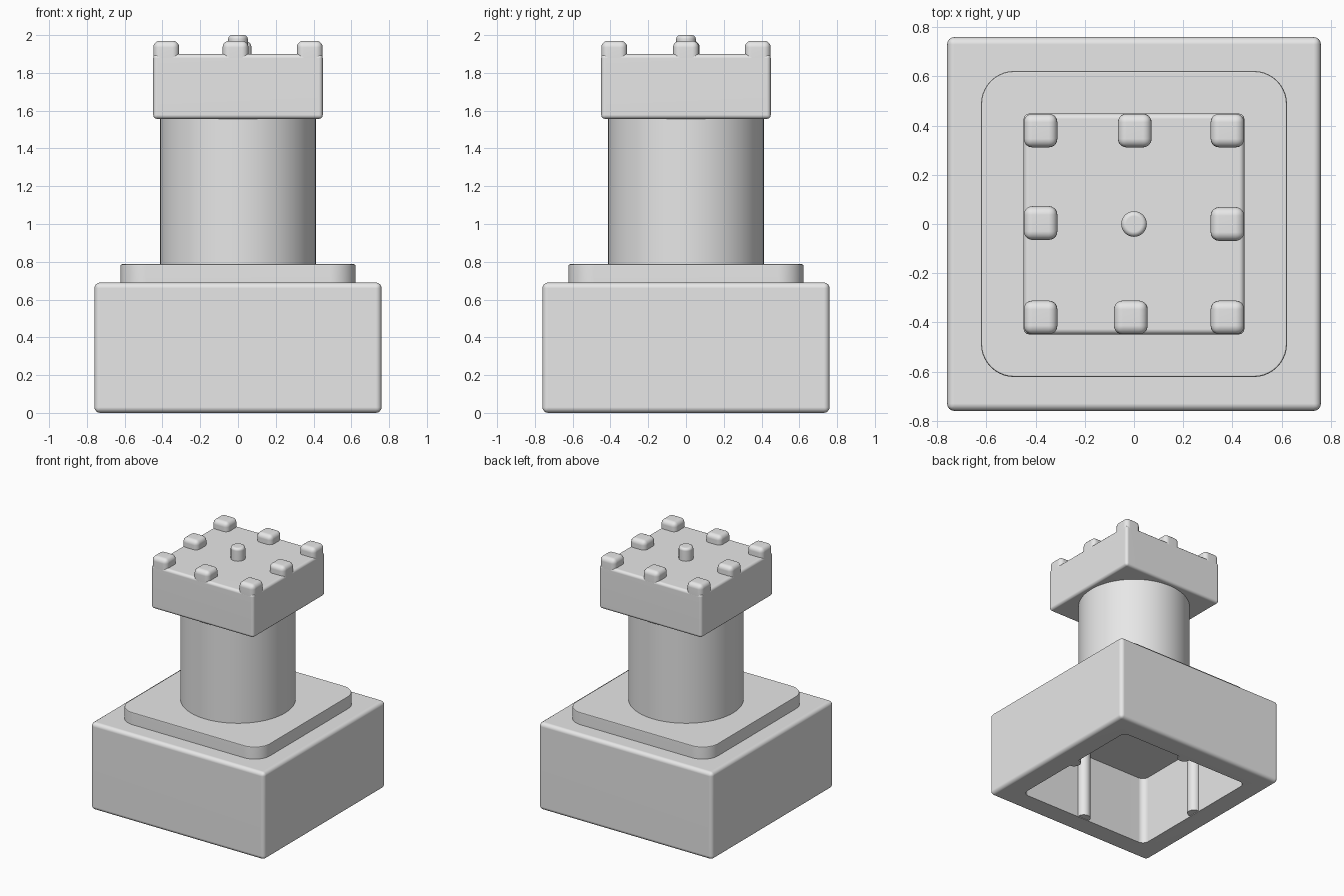
import bpy, bmesh
from mathutils import Matrix

cube = bpy.data.objects.get("Cube")
if cube:
    bpy.data.objects.remove(cube, do_unlink=True)

grey = bpy.data.materials.new("light grey plastic")
grey.use_nodes = True
grey.diffuse_color = (0.8, 0.8, 0.8, 1)
grey.node_tree.nodes["Principled BSDF"].inputs["Base Color"].default_value = (0.8, 0.8, 0.8, 1)


def finish(name, bm):
    mesh = bpy.data.meshes.new(name)
    bmesh.ops.recalc_face_normals(bm, faces=bm.faces)
    bm.to_mesh(mesh)
    bm.free()
    obj = bpy.data.objects.new(name, mesh)
    bpy.context.collection.objects.link(obj)
    mesh.materials.append(grey)
    bpy.ops.object.select_all(action="DESELECT")
    obj.select_set(True)
    bpy.context.view_layer.objects.active = obj
    bpy.ops.object.shade_smooth_by_angle(angle=0.6)
    # Keep the large faces evenly shaded
    weighted = obj.modifiers.new("even shading", "WEIGHTED_NORMAL")
    weighted.keep_sharp = True


def vertical(edge):
    a, b = (v.co for v in edge.verts)
    return abs(a.z - b.z) > 0.9 * edge.calc_length()


def above(bm, z):
    return [e for e in bm.edges if all(v.co.z > z for v in e.verts)]


def round_edges(bm, edges, radius, segments=4):
    bmesh.ops.bevel(bm, geom=list(edges), offset=radius, segments=segments,
                    profile=0.5, affect="EDGES", clamp_overlap=True)


def box(half, z0, z1, x=0, y=0):
    bm = bmesh.new()
    bmesh.ops.create_cube(bm, size=1)
    bmesh.ops.scale(bm, vec=(2 * half, 2 * half, z1 - z0), verts=bm.verts)
    bmesh.ops.translate(bm, vec=(x, y, (z0 + z1) / 2), verts=bm.verts)
    return bm


def rod(radius, z0, z1, x=0, y=0, sides=64):
    bm = bmesh.new()
    bmesh.ops.create_cone(bm, cap_ends=True, segments=sides, radius1=radius, radius2=radius,
                          depth=z1 - z0, matrix=Matrix.Translation((x, y, (z0 + z1) / 2)))
    return bm


# Base: rounded box, hollowed from below
bm = box(0.76, 0, 0.69)
round_edges(bm, bm.edges, 0.03)
floor = max((f for f in bm.faces if f.normal.z < -0.99), key=lambda f: f.calc_area())
bmesh.ops.inset_region(bm, faces=[floor], thickness=0.145, use_even_offset=True)
ceiling = bmesh.ops.extrude_discrete_faces(bm, faces=[floor])["faces"][0]
bmesh.ops.translate(bm, vec=(0, 0, 0.55), verts=ceiling.verts)
inner = {e for v in ceiling.verts for e in v.link_edges if vertical(e)}
round_edges(bm, inner, 0.05)
finish("base", bm)

# Ribs halfway along each inner wall
for side, (dx, dy) in {"left": (1, 0), "right": (-1, 0), "back": (0, 1), "front": (0, -1)}.items():
    finish(side + "_inner_rib", rod(0.05, 0.005, 0.58, dx * 0.58, dy * 0.58, 24))

# Stepped plate with large corner radius
bm = box(0.622, 0.66, 0.787)
round_edges(bm, [e for e in bm.edges if vertical(e)], 0.135, 10)
round_edges(bm, above(bm, 0.78), 0.008, 2)
finish("plate", bm)

# Column
finish("column", rod(0.413, 0.77, 1.57, sides=96))

# Head
bm = box(0.449, 1.556, 1.9)
round_edges(bm, bm.edges, 0.022, 3)
finish("head", bm)

# Rounded blocks around the rim of the head
blocks = {"left_front": (0.38, -0.38), "left_middle": (0.38, 0), "left_back": (0.38, 0.38),
          "back_middle": (0.003, 0.38), "front_middle": (-0.013, -0.38), "right_front": (-0.38, -0.38),
          "right_middle": (-0.38, 0.004), "right_back": (-0.38, 0.38)}
for place, (x, y) in blocks.items():
    bm = box(0.0685, 1.83, 1.97, x, y)
    round_edges(bm, bm.edges, 0.035, 5)
    finish(place + "_block", bm)

# Centre peg
bm = rod(0.052, 1.88, 2.0, sides=32)
round_edges(bm, above(bm, 1.99), 0.02)
finish("centre_peg", bm)
